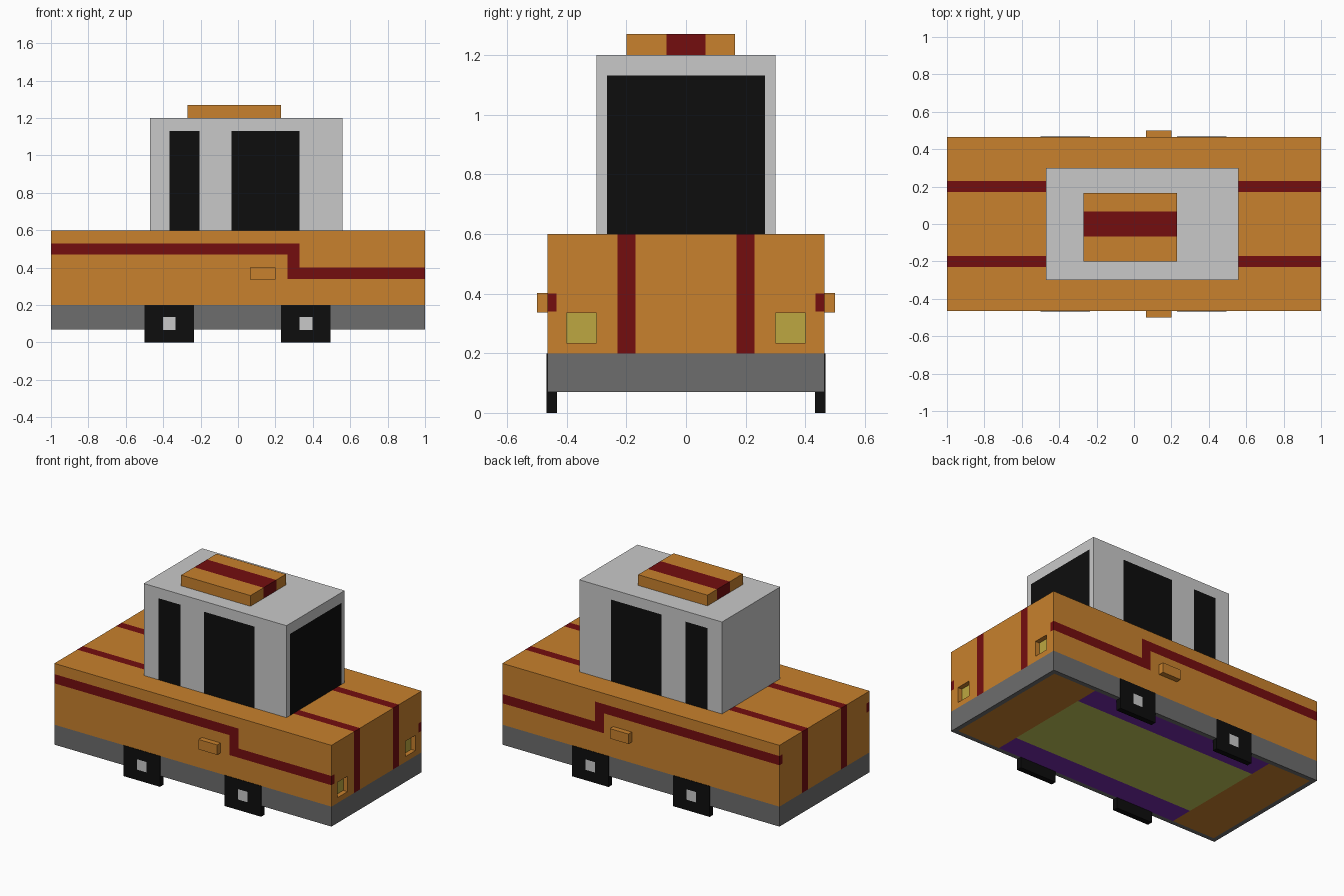
import bpy, bmesh
from mathutils import Vector

if "Cube" in bpy.data.objects:
    bpy.data.objects.remove(bpy.data.objects["Cube"])

# ---- flat colours (given as sRGB, stored linear) ----
COLOURS = {
    "orange paint": (200, 129, 45), "dark red stripe": (116, 13, 15),
    "light grey": (201, 201, 201), "mid grey": (109, 109, 109),
    "black": (13, 13, 13), "headlight yellow": (189, 167, 65),
    "yellow green": (192, 198, 88), "purple": (118, 42, 170),
}
ORANGE, RED, LIGHT, GREY, BLACK, YELLOW, GREEN, PURPLE = range(8)


def linear(v):
    v /= 255
    return v / 12.92 if v <= 0.04045 else ((v + 0.055) / 1.055) ** 2.4


MATS = []
for name, rgb in COLOURS.items():
    m = bpy.data.materials.new(name)
    m.diffuse_color = (*[linear(c) for c in rgb], 1)
    m.use_nodes = True
    m.node_tree.nodes["Principled BSDF"].inputs["Base Color"].default_value = m.diffuse_color
    MATS.append(m)


def box(name, xr, yr, zr, rule, cuts=((), (), ()), sink=None):
    """Box cut along axis planes; rule(centre, normal) picks each face colour.
    Faces matching sink(centre, normal) are pushed inwards as headlights."""
    bm = bmesh.new()
    bmesh.ops.create_cube(bm, size=1)
    lo, hi = (Vector(p) for p in zip(xr, yr, zr))
    for v in bm.verts:
        v.co = Vector([(lo[i] + hi[i]) / 2 + v.co[i] * (hi[i] - lo[i]) for i in range(3)])
    for axis, values in enumerate(cuts):
        n = Vector((0, 0, 0))
        n[axis] = 1
        for c in values:
            bmesh.ops.bisect_plane(bm, geom=bm.verts[:] + bm.edges[:] + bm.faces[:],
                                   plane_co=n * c, plane_no=n)
    bm.normal_update()
    for f in bm.faces:
        f.material_index = rule(f.calc_center_median(), f.normal)
    if sink:
        lamps = [f for f in bm.faces if sink(f.calc_center_median(), f.normal)]
        bmesh.ops.inset_individual(bm, faces=lamps, thickness=0, depth=-0.03)
        for f in lamps:
            f.material_index = YELLOW
    me = bpy.data.meshes.new(name)
    bm.to_mesh(me)
    bm.free()
    for m in MATS:
        me.materials.append(m)
    ob = bpy.data.objects.new(name, me)
    bpy.context.collection.objects.link(ob)
    return ob


def pm(*values):
    return [s * v for v in values for s in (-1, 1)]


# ---- body with stepped side stripes and twin bonnet stripes ----
def body_rule(c, n):
    low, high = 0.34 < c.z < 0.40, 0.47 < c.z < 0.53
    if abs(n.y) > 0.5:
        step = 0.265 < c.x < 0.33 and 0.34 < c.z < 0.53
        return RED if step or (c.x < 0.33 and high) or (c.x > 0.265 and low) else ORANGE
    if 0.17 < abs(c.y) < 0.23 and n.z > -0.5:
        return RED
    if abs(n.x) > 0.5 and abs(c.y) > 0.435 and (low if n.x > 0 else high):
        return RED
    return ORANGE


box("body", (-1, 1), (-0.465, 0.465), (0.2, 0.6), body_rule,
    ((0.265, 0.33), pm(0.17, 0.23, 0.3, 0.4, 0.435), (0.235, 0.335, 0.34, 0.40, 0.47, 0.53)),
    sink=lambda c, n: n.x > 0.5 and 0.3 < abs(c.y) < 0.4 and 0.235 < c.z < 0.335)


# ---- grey skirt with coloured underside ----
def skirt_rule(c, n):
    if n.z > -0.5 or abs(c.x) > 0.97 or abs(c.y) > 0.435:
        return GREY
    if abs(c.x) > 0.66:
        return ORANGE
    return GREEN if abs(c.y) < 0.28 else PURPLE


box("skirt", (-1, 1), (-0.465, 0.465), (0.07, 0.2), skirt_rule,
    (pm(0.66, 0.97), pm(0.28, 0.435), ()))


# ---- cabin with side windows and windscreen ----
def cabin_rule(c, n):
    if c.z < 1.132:
        if abs(n.y) > 0.5 and (-0.365 < c.x < -0.205 or -0.035 < c.x < 0.33):
            return BLACK
        if n.x > 0.5 and abs(c.y) < 0.265:
            return BLACK
    return LIGHT


box("cabin", (-0.47, 0.56), (-0.3, 0.3), (0.6, 1.2), cabin_rule,
    ((-0.365, -0.205, -0.035, 0.33), pm(0.265), (1.132,)))

# ---- roof box with central stripe ----
box("roof_box", (-0.27, 0.23), (-0.2, 0.165), (1.2, 1.27),
    lambda c, n: RED if -0.066 < c.y < 0.066 else ORANGE, ((), pm(0.066), ()))

# ---- door handles and wheels on both sides ----
for side, s in (("front", -1), ("back", 1)):
    box("door_handle_" + side, (0.065, 0.2), sorted((s * 0.46, s * 0.5)), (0.337, 0.402),
        lambda c, n: ORANGE)
    for end, x in (("left", -0.367), ("right", 0.363)):
        box(f"wheel_{side}_{end}", (x - 0.132, x + 0.132), sorted((s * 0.433, s * 0.468)), (0, 0.2),
            lambda c, n: LIGHT if n.y * s > 0.5 and abs(c.x - x) < 0.034
            and 0.068 < c.z < 0.136 else BLACK,
            ((x - 0.034, x + 0.034), (), (0.068, 0.136)))
